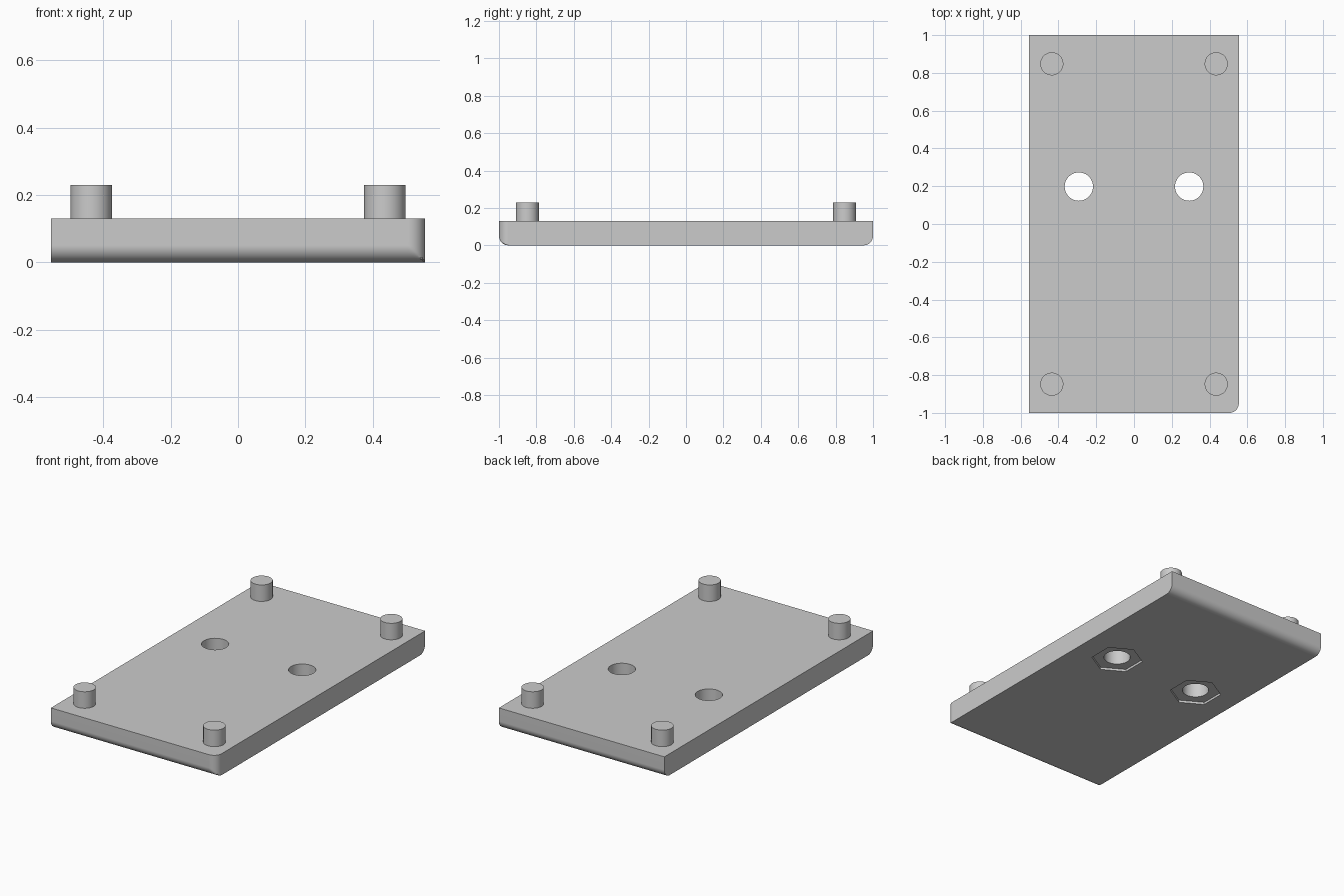
import bpy, bmesh
from math import sin, cos, pi, radians

cube = bpy.data.objects.get("Cube")
if cube:
    bpy.data.objects.remove(cube, do_unlink=True)

W, L, T, R, SEG = 0.555, 1.0, 0.13, 0.05, 8   # half width, half length, thickness, fillet

grey = bpy.data.materials.new("light_grey")
grey.use_nodes = True
colour = (0.6, 0.6, 0.6, 1)
grey.diffuse_color = colour
grey.node_tree.nodes["Principled BSDF"].inputs["Base Color"].default_value = colour


def add_object(name, bm):
    bmesh.ops.recalc_face_normals(bm, faces=bm.faces[:])
    mesh = bpy.data.meshes.new(name)
    bm.to_mesh(mesh)
    bm.free()
    mesh.materials.append(grey)
    obj = bpy.data.objects.new(name, mesh)
    bpy.context.collection.objects.link(obj)
    return obj


def activate(obj):
    bpy.ops.object.select_all(action="DESELECT")
    obj.select_set(True)
    bpy.context.view_layer.objects.active = obj


def smooth(obj):
    activate(obj)
    bpy.ops.object.shade_smooth_by_angle(angle=radians(30))
    obj.modifiers.new("weighted_normals", "WEIGHTED_NORMAL").keep_sharp = True


def prism(name, x, y, z0, z1, radius, sides, turn=0.0):
    bm = bmesh.new()
    rings = []
    for z in (z0, z1):
        angles = [turn + 2 * pi * i / sides for i in range(sides)]
        rings.append([bm.verts.new((x + radius * cos(a), y + radius * sin(a), z))
                      for a in angles])
        bm.faces.new(rings[-1])
    for i in range(sides):
        j = (i + 1) % sides
        bm.faces.new((rings[0][i], rings[0][j], rings[1][j], rings[1][i]))
    return add_object(name, bm)


def cut(obj, cutter):
    cutter.hide_render = True
    mod = obj.modifiers.new("cut", "BOOLEAN")
    mod.operation, mod.solver, mod.object = "DIFFERENCE", "EXACT", cutter
    activate(obj)
    bpy.ops.object.modifier_apply(modifier=mod.name)
    bpy.data.objects.remove(cutter, do_unlink=True)


# Base plate: side profile with rounded lower ends, lofted across the width;
# the front left upright corner is rounded by pulling the front end back.
arc = [pi / 2 * i / SEG for i in range(SEG + 1)]
front = [(-L + R - R * cos(a), R - R * sin(a)) for a in arc]
back = [(-y, z) for y, z in reversed(front)]
profile = [(-L, T)] + front + back + [(L, T)]
slices = [(-W, -L)] + [(W - R + R * sin(a), -L + R - R * cos(a)) for a in arc]

bm = bmesh.new()
rings = [[bm.verts.new((x, max(y, limit), z)) for y, z in profile]
         for x, limit in slices]
for a, b in zip(rings, rings[1:]):
    for i in range(len(profile)):
        j = (i + 1) % len(profile)
        bm.faces.new((a[i], a[j], b[j], b[i]))
bm.faces.new(rings[0])
bm.faces.new(rings[-1])
plate = add_object("base_plate", bm)

# Two bolt holes, each with a shallow hexagonal recess underneath
for side in (-1, 1):
    x, y = side * 0.292, 0.198
    cut(plate, prism("hole_cutter", x, y, -0.1, 0.3, 0.075, 48))
    cut(plate, prism("nut_cutter", x, y, -0.1, 0.014, 0.146, 6, pi / 6))
smooth(plate)

# Four locating pegs
for sx, xname in ((-1, "right"), (1, "left")):
    for sy, yname in ((-1, "front"), (1, "back")):
        peg = prism(f"peg_{yname}_{xname}", sx * 0.435, sy * 0.848,
                    T, 0.23, 0.061, 48)
        smooth(peg)
